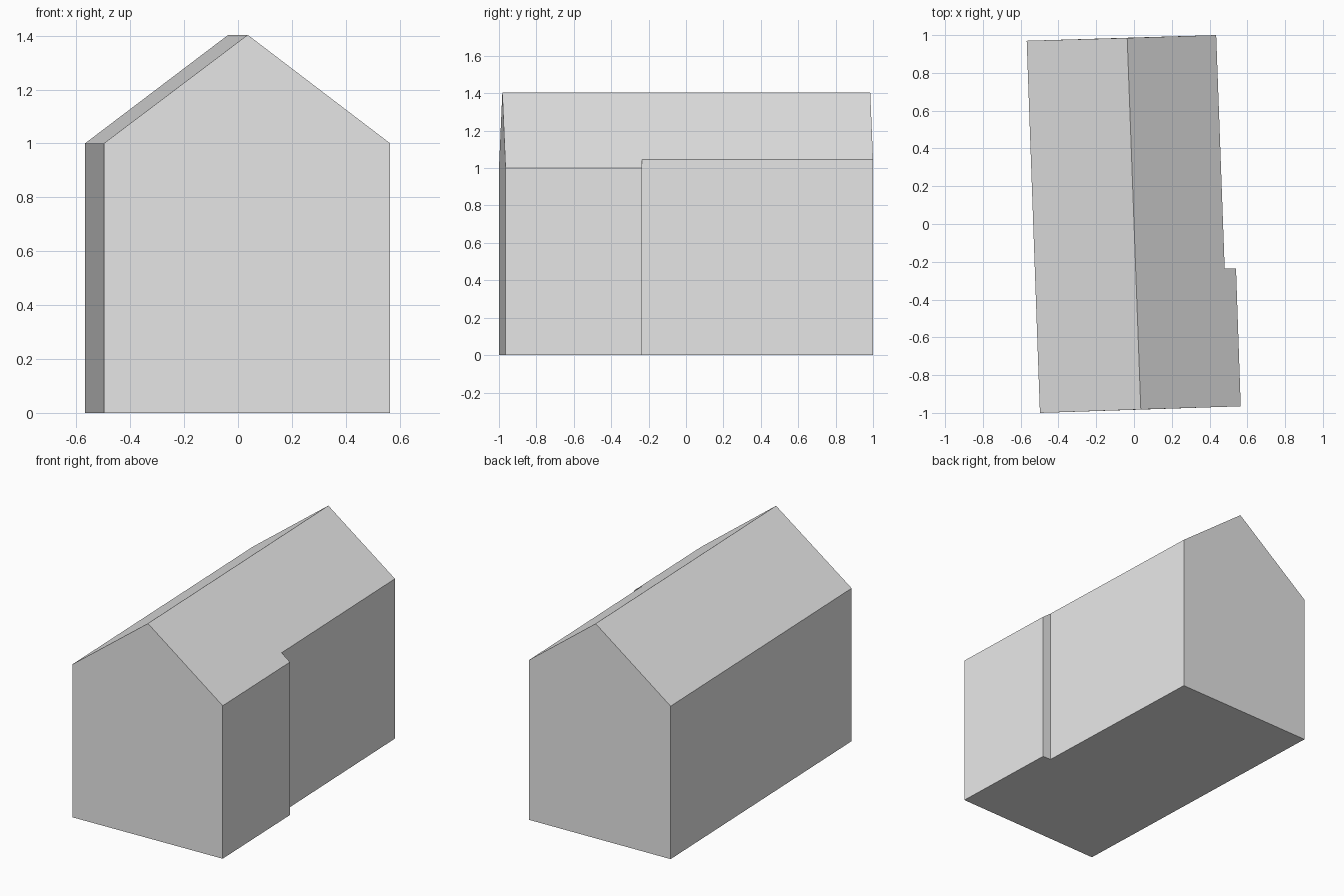
import bpy
import bmesh

cube = bpy.data.objects.get("Cube")
if cube:
    bpy.data.objects.remove(cube, do_unlink=True)

EAVE, STEP_EAVE, RIDGE = 1.0, 1.045, 1.403

# Plain grey for the whole building
grey = bpy.data.materials.new("plain grey")
grey.use_nodes = True
colour = (0.8, 0.8, 0.8, 1.0)
grey.diffuse_color = colour
grey.node_tree.nodes["Principled BSDF"].inputs["Base Color"].default_value = colour

# Footprint corners, anticlockwise from the front right, with eave heights
plan = [
    (-0.498, -1.0, EAVE),
    (0.565, -0.965, EAVE),
    (0.54, -0.235, EAVE),
    (0.48, -0.235, STEP_EAVE),
    (0.435, 1.0, STEP_EAVE),
    (-0.568, 0.97, EAVE),
]

bm = bmesh.new()
base = [bm.verts.new((x, y, 0)) for x, y, z in plan]
eave = [bm.verts.new(p) for p in plan]
ridge_front = bm.verts.new((0.036, -0.982, RIDGE))
ridge_back = bm.verts.new((-0.036, 0.985, RIDGE))

# Walls, with the ridge point added to each gable
gable_tops = {0: [ridge_front], 4: [ridge_back]}
for i in range(len(plan)):
    j = (i + 1) % len(plan)
    bm.faces.new([base[i], base[j], eave[j]] + gable_tops.get(i, []) + [eave[i]])

# Floor and the two roof slopes
bm.faces.new(base[::-1])
bm.faces.new([ridge_front] + eave[1:5] + [ridge_back])
bm.faces.new([eave[0], ridge_front, ridge_back, eave[5]])
bmesh.ops.recalc_face_normals(bm, faces=bm.faces)

mesh = bpy.data.meshes.new("gabled_house")
bm.to_mesh(mesh)
bm.free()
mesh.materials.append(grey)
house = bpy.data.objects.new("gabled_house", mesh)
bpy.context.collection.objects.link(house)
